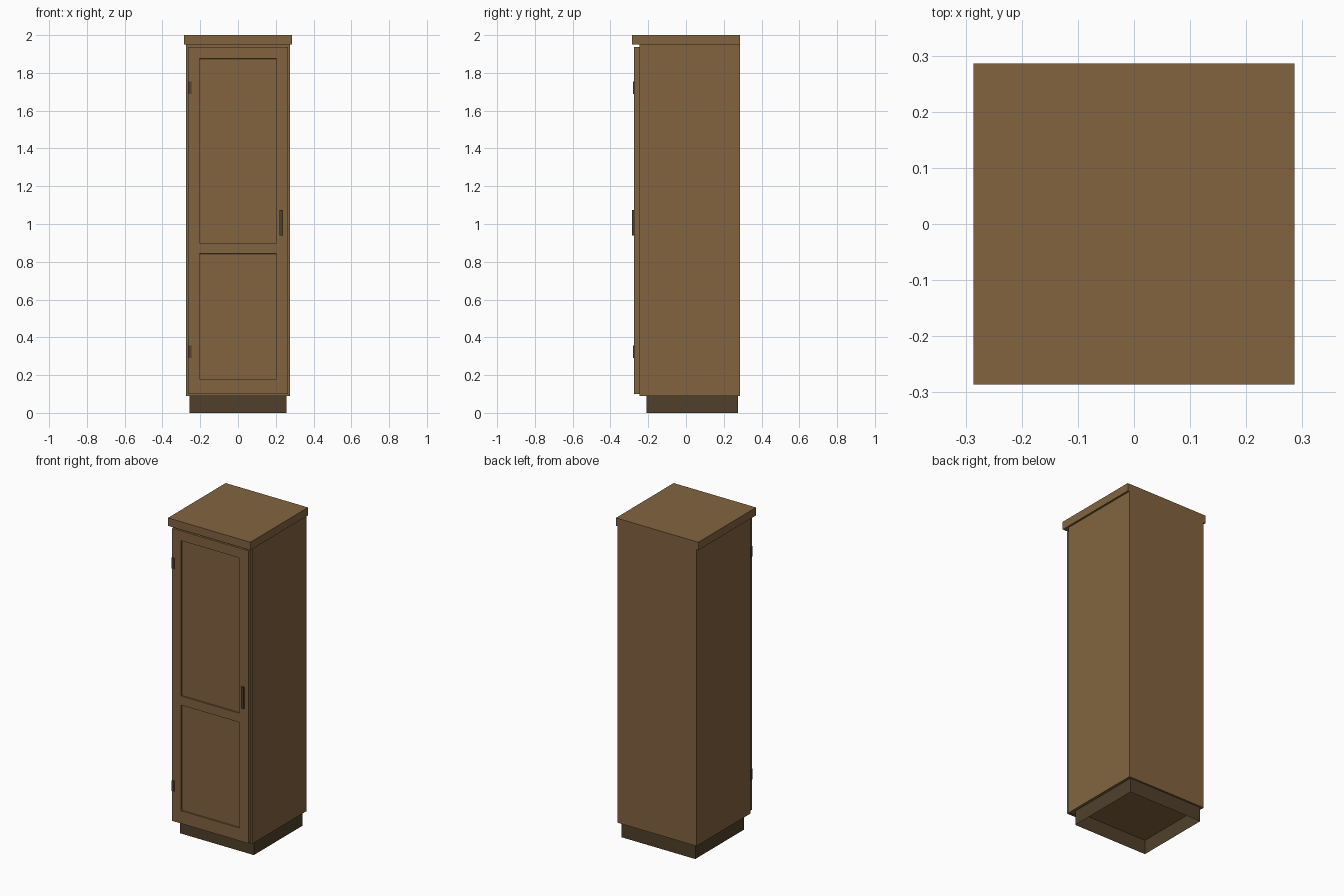
import bpy, bmesh
from mathutils import Vector

if "Cube" in bpy.data.objects:
    bpy.data.objects.remove(bpy.data.objects["Cube"])


def material(name, rgb):
    m = bpy.data.materials.new(name)
    m.diffuse_color = (*rgb, 1)
    m.use_nodes = True
    m.node_tree.nodes["Principled BSDF"].inputs["Base Color"].default_value = m.diffuse_color
    return m


wood = material("brown wood", (0.225, 0.127, 0.051))
dark = material("dark brown", (0.080, 0.051, 0.023))


def finish(name, bm, mat):
    bmesh.ops.recalc_face_normals(bm, faces=bm.faces[:])
    me = bpy.data.meshes.new(name)
    bm.to_mesh(me)
    bm.free()
    me.materials.append(mat)
    ob = bpy.data.objects.new(name, me)
    bpy.context.collection.objects.link(ob)
    return ob


def box(name, x, y, z, mat, open_ends=False):
    """Box from (min, max) ranges; open_ends drops the top and bottom."""
    bm = bmesh.new()
    bmesh.ops.create_cube(bm, size=1)
    for v in bm.verts:
        v.co = Vector([r[1] if c > 0 else r[0] for c, r in zip(v.co, (x, y, z))])
    if open_ends:
        bm.normal_update()
        ends = [f for f in bm.faces if abs(f.normal.z) > 0.5]
        bmesh.ops.delete(bm, geom=ends, context='FACES')
    return finish(name, bm, mat)


# Main cabinet
box("top_board", (-0.286, 0.286), (-0.286, 0.286), (1.95, 2.0), wood)
box("cabinet_body", (-0.274, 0.274), (-0.247, 0.286), (0.09, 1.95), wood)
# Plinth is a thin skirt, open underneath
box("plinth", (-0.257, 0.257), (-0.21, 0.275), (0.0, 0.09), dark, True)

# Door: grid of rails and stiles with two recessed panels
FRONT, BACK = -0.275, -0.247
xs = [-0.264, -0.204, 0.204, 0.264]
zs = [0.10, 0.18, 0.843, 0.90, 1.875, 1.936]
bm = bmesh.new()
grid = [[bm.verts.new((x, FRONT, z)) for x in xs] for z in zs]
panels = []
for j in range(len(zs) - 1):
    for i in range(len(xs) - 1):
        f = bm.faces.new((grid[j][i], grid[j][i + 1], grid[j + 1][i + 1], grid[j + 1][i]))
        if i == 1 and j in (1, 3):
            panels.append(f)
bm.normal_update()
# Door edges
rim = [e for e in bm.edges if e.is_boundary]
ext = bmesh.ops.extrude_edge_only(bm, edges=rim)["geom"]
for v in ext:
    if isinstance(v, bmesh.types.BMVert):
        v.co.y = BACK
bm.normal_update()
bmesh.ops.inset_individual(bm, faces=panels, thickness=0.001, depth=-0.008)
finish("door", bm, wood)

# Handle and hinges
box("handle", (0.221, 0.238), (-0.286, -0.27), (0.94, 1.075), dark)
for name, z in (("lower_hinge", 0.29), ("upper_hinge", 1.688)):
    box(name, (-0.265, -0.247), (-0.281, -0.265), (z, z + 0.066), dark)
